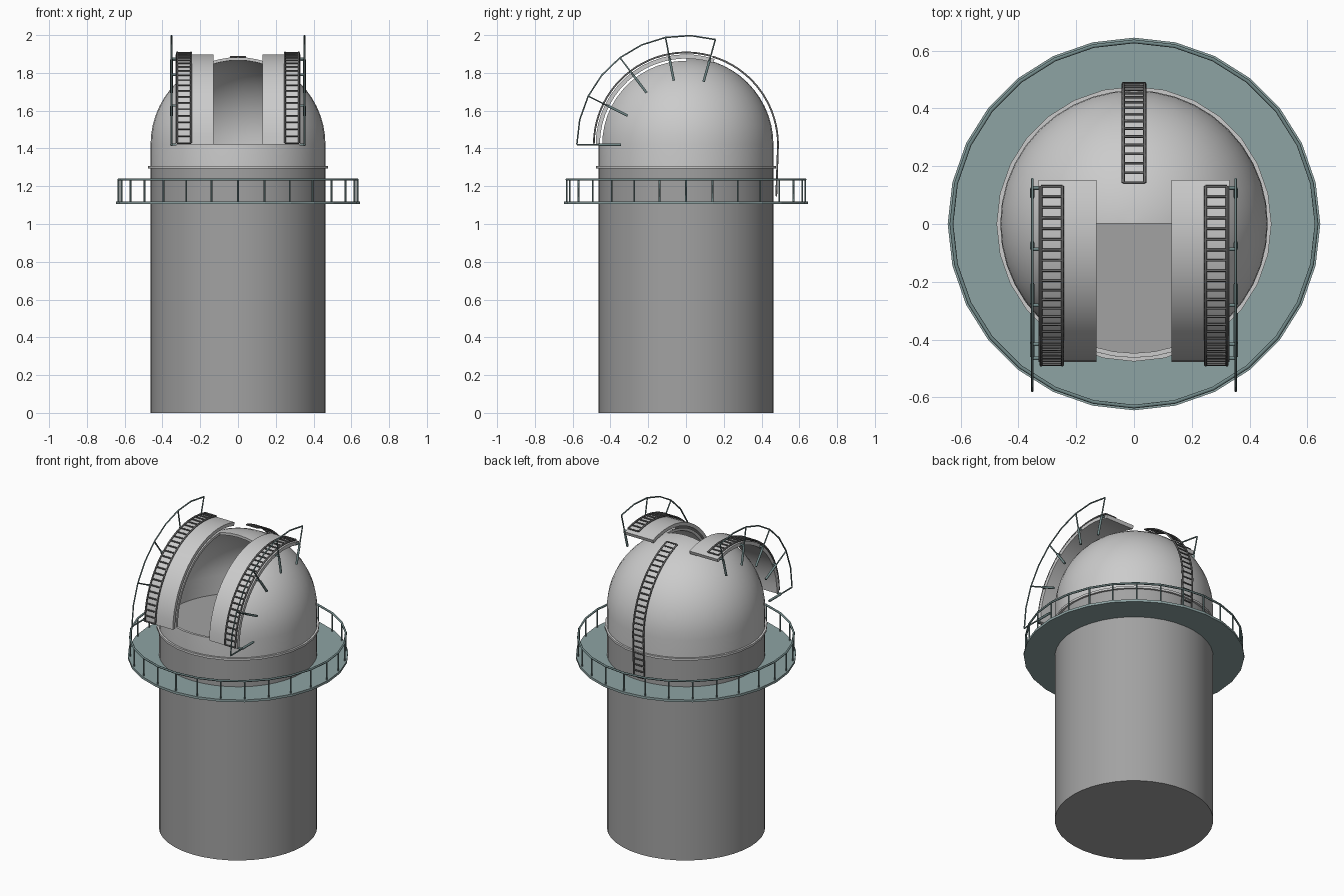
import bpy, bmesh
from math import sin, cos, pi, radians, hypot

if "Cube" in bpy.data.objects:
    bpy.data.objects.remove(bpy.data.objects["Cube"])

CZ = 1.42   # height of the dome centre


def material(name, r, g, b):
    m = bpy.data.materials.new(name)
    m.diffuse_color = (r, g, b, 1)
    m.use_nodes = True
    m.node_tree.nodes["Principled BSDF"].inputs["Base Color"].default_value = m.diffuse_color
    return m


WALL = material("wall_grey", 0.36, 0.36, 0.36)
DOME = material("dome_grey", 0.66, 0.66, 0.66)
TEAL = material("deck_teal", 0.27, 0.37, 0.37)
DARK = material("ladder_dark", 0.14, 0.14, 0.14)
RAIL = material("rail_dark", 0.16, 0.24, 0.24)


def finish(name, bm, mat, smooth=True):
    bmesh.ops.remove_doubles(bm, verts=bm.verts, dist=1e-5)
    bmesh.ops.recalc_face_normals(bm, faces=bm.faces)
    me = bpy.data.meshes.new(name)
    bm.to_mesh(me)
    bm.free()
    me.materials.append(mat)
    ob = bpy.data.objects.new(name, me)
    bpy.context.collection.objects.link(ob)
    if smooth:
        smooth_by_angle(ob)
    return ob


def smooth_by_angle(ob):
    bpy.ops.object.select_all(action='DESELECT')
    ob.select_set(True)
    bpy.context.view_layer.objects.active = ob
    bpy.ops.object.shade_smooth_by_angle(angle=radians(32))


def lathe(name, profile, mat, sides, closed=False, smooth=True):
    """Revolve (radius, z) points about the z axis."""
    bm = bmesh.new()
    rings = [[bm.verts.new((r * sin(2 * pi * k / sides), r * cos(2 * pi * k / sides), z))
              for k in range(sides)] if r > 0 else [bm.verts.new((0, 0, z))] * sides
             for r, z in profile]
    pairs = list(zip(rings, rings[1:]))
    if closed:
        pairs.append((rings[-1], rings[0]))
    for a, b in pairs:
        for k in range(sides):
            j = (k + 1) % sides
            corners = list(dict.fromkeys((a[k], a[j], b[j], b[k])))
            if len(corners) > 2:
                bm.faces.new(corners)
    return finish(name, bm, mat, smooth)


def bake(name, source, mat):
    """Replace an object by its evaluated mesh."""
    dg = bpy.context.evaluated_depsgraph_get()
    me = bpy.data.meshes.new_from_object(source.evaluated_get(dg))
    bpy.data.objects.remove(source)
    me.name = name
    me.materials.clear()
    me.materials.append(mat)
    ob = bpy.data.objects.new(name, me)
    bpy.context.collection.objects.link(ob)
    ob.name = name
    return ob


def tubes(name, paths, radius, mat, cyclic=False):
    cu = bpy.data.curves.new(name, 'CURVE')
    cu.dimensions = '3D'
    cu.bevel_depth = radius
    cu.bevel_resolution = 1
    cu.use_fill_caps = True
    for path in paths:
        sp = cu.splines.new('POLY')
        sp.points.add(len(path) - 1)
        for p, co in zip(sp.points, path):
            p.co = (*co, 1)
        sp.use_cyclic_u = cyclic
    ob = bpy.data.objects.new(name + "_curve", cu)
    bpy.context.collection.objects.link(ob)
    bpy.context.view_layer.update()
    return bake(name, ob, mat)


def arc(r, deg):
    """(y, z) on the dome arc; 0 = front horizon, 90 = top, 180 = back."""
    a = radians(deg)
    return -r * cos(a), CZ + r * sin(a)


def ladder(name, x, yz):
    hw = 0.037
    tubes(name + "_sides", [[(x + s * hw, y, z) for y, z in yz] for s in (-1, 1)], 0.0055, DARK)
    tubes(name + "_rungs", [[(x - hw, y, z), (x + hw, y, z)] for y, z in yz], 0.0045, DARK)


# Tower body
lathe("tower", [(0, 0), (0.463, 0), (0.463, 1.3), (0, 1.3)], WALL, 40)

# Walkway deck and its railing
N, R = 28, 0.632
lathe("walkway_deck", [(0.45, 1.105), (0.645, 1.105), (0.645, 1.12), (0.45, 1.12)],
      TEAL, N, closed=True, smooth=False)
ring = [(R * sin(2 * pi * k / N), R * cos(2 * pi * k / N)) for k in range(N)]
tubes("walkway_handrail", [[(x, y, 1.235) for x, y in ring]], 0.0065, RAIL, cyclic=True)
tubes("walkway_posts", [[(x, y, 1.115), (x, y, 1.235)] for x, y in ring], 0.005, RAIL)

# Dome base ring
lathe("dome_base_ring", [(0.455, 1.294), (0.476, 1.294), (0.476, 1.308), (0.455, 1.308)],
      DOME, 28, closed=True)

# Dome shell with the viewing slot cut out of the front
STEPS = 14
outer = [(0.463 * cos(pi / 2 * i / STEPS), CZ + 0.463 * sin(pi / 2 * i / STEPS)) for i in range(STEPS)]
inner = [(0.447 * cos(pi / 2 * i / STEPS), CZ + 0.447 * sin(pi / 2 * i / STEPS)) for i in range(STEPS)]
profile = ([(0.447, 1.3), (0.463, 1.3)] + outer + [(0, CZ + 0.463), (0, CZ + 0.447)] + inner[::-1])
# split at the axis: the outer and inner skins each close at their own pole
shell = lathe("dome_shell_raw", profile, DOME, 40, closed=True)
bm = bmesh.new()
bmesh.ops.create_cube(bm, size=1)
for v in bm.verts:
    v.co = (v.co.x * 0.26, v.co.y * 0.602 - 0.299, v.co.z * 0.6 + 1.7215)
cutter = finish("slot_cutter", bm, DOME, smooth=False)
cutter.hide_render = True
mod = shell.modifiers.new("slot", 'BOOLEAN')
mod.operation, mod.solver, mod.object = 'DIFFERENCE', 'EXACT', cutter
bpy.context.view_layer.update()
dome = bake("dome_shell", shell, DOME)
bpy.data.objects.remove(cutter)
smooth_by_angle(dome)

# Two sliding shutters, each with a ladder and a guard rail
END = 108.5
for side, s in (("left", -1), ("right", 1)):
    bm = bmesh.new()
    sections = []
    for i in range(17):
        pts = [(x, *arc(r, END * i / 16)) for x, r in
               ((0.13, 0.456), (0.33, 0.456), (0.33, 0.478), (0.13, 0.478))]
        sections.append([bm.verts.new((s * x, y, z)) for x, y, z in pts])
    for a, b in zip(sections, sections[1:]):
        for k in range(4):
            j = (k + 1) % 4
            bm.faces.new((a[k], a[j], b[j], b[k]))
    bm.faces.new(sections[0])
    bm.faces.new(sections[-1])
    finish(side + "_shutter", bm, DOME)

    ladder(side + "_shutter_ladder", s * 0.285, [arc(0.488, 1 + 104.5 * i / 24) for i in range(25)])

    gx = s * 0.352
    posts = [26.4 * i for i in range(5)]
    tubes(side + "_guard_rail", [[(gx, *arc(0.578, 13.2 * i)) for i in range(9)]], 0.0045, RAIL)
    tubes(side + "_guard_posts", [[(gx, *arc(0.35, a)), (gx, *arc(0.578, a))] for a in posts],
          0.0045, RAIL)
    tubes(side + "_guard_sockets", [[(gx, *arc(0.345, a)), (gx, *arc(0.46, a))] for a in posts],
          0.0075, RAIL)
    tubes(side + "_guard_brackets", [[(s * 0.325, *arc(0.465, a)), (gx, *arc(0.465, a))] for a in posts],
          0.0065, RAIL)

# Fixed ladder down the back of the dome
path = [arc(0.487, 107 + 73 * i / 17) for i in range(18)]
path += [(0.487 - 0.009 * i / 7, CZ - 0.27 * i / 7) for i in range(1, 8)]
ladder("back_ladder", 0, path)
